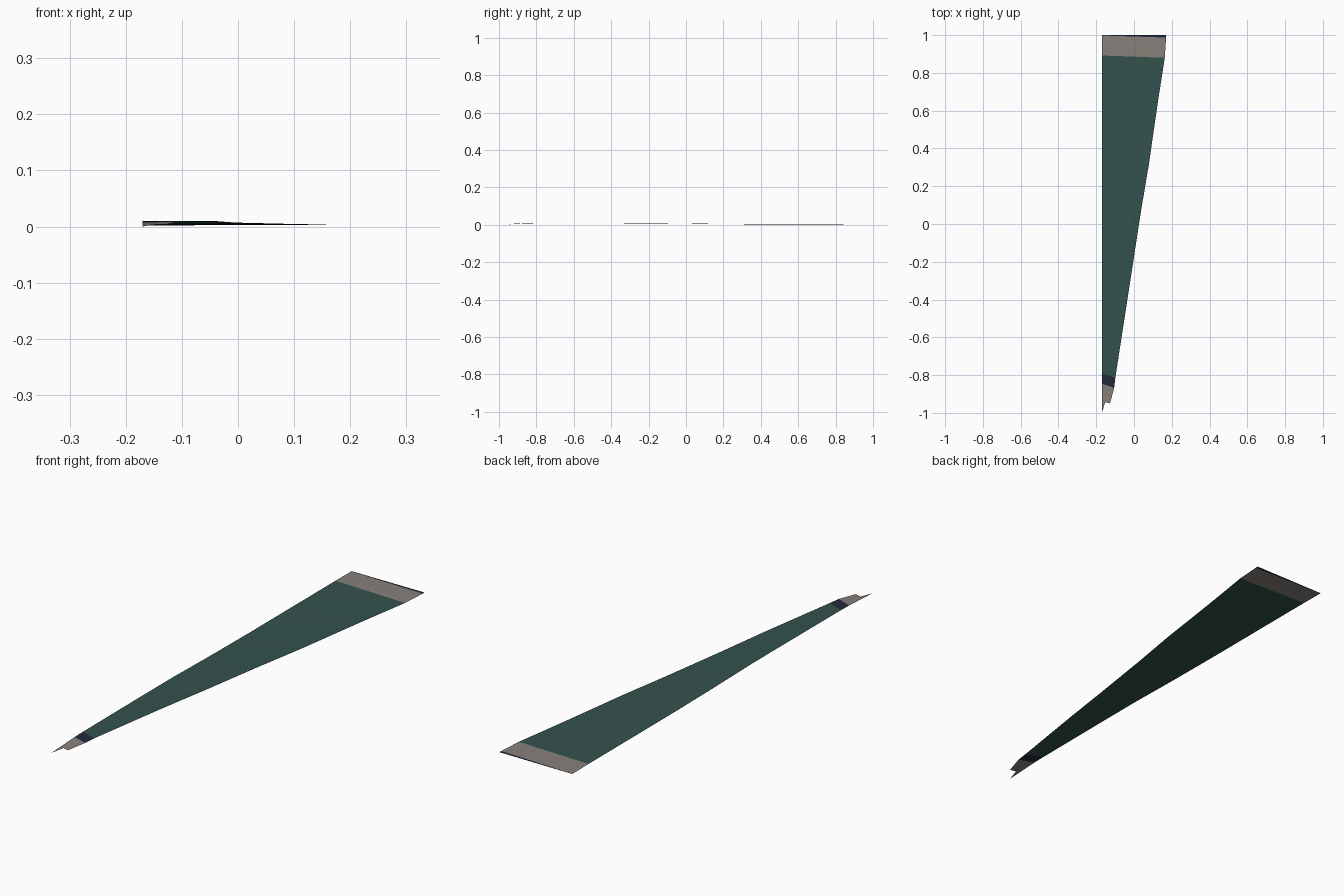
import bpy, bmesh

if "Cube" in bpy.data.objects:
    bpy.data.objects.remove(bpy.data.objects["Cube"])

def material(name, rgb):
    m = bpy.data.materials.new(name)
    m.diffuse_color = (*rgb, 1)
    m.use_nodes = True
    m.node_tree.nodes["Principled BSDF"].inputs["Base Color"].default_value = m.diffuse_color
    return m

MATS = [material("dark green", (0.034, 0.084, 0.076)),
        material("warm grey", (0.242, 0.216, 0.195)),
        material("navy", (0.016, 0.023, 0.048))]
GREEN, GREY, NAVY = 0, 1, 2
LEFT = -0.17

# Cross rows of the strip: left y, right x, right y, left z, right z, colour of band above
rows = [
    (-0.845, -0.105, -0.868, 0.008, 0.009, NAVY),
    (-0.79, -0.099, -0.815, 0.009, 0.010, GREEN),
    (-0.46, -0.044, -0.46, 0.010, 0.010, GREEN),
    (-0.20, -0.004, -0.20, 0.010, 0.007, GREEN),
    (0.08, 0.039, 0.08, 0.005, 0.006, GREEN),
    (0.33, 0.078, 0.31, 0.003, 0.005, GREEN),
    (0.65, 0.127, 0.65, 0.003, 0.004, GREEN),
    (0.892, 0.163, 0.88, 0.003, 0.003, GREY),
    (0.998, 0.17, 0.987, 0.002, 0.003, NAVY),
    (1.0, 0.17, 1.0, 0.002, 0.003, None),
]

bm = bmesh.new()

def face(verts, mat):
    bm.faces.new(verts).material_index = mat

# Long tapering strip, one colour band per row
pairs = [(bm.verts.new((LEFT, yl, zl)), bm.verts.new((xr, yr, zr)))
         for yl, xr, yr, zl, zr, _ in rows]
for (a, b), (c, d), row in zip(pairs, pairs[1:], rows):
    face((a, b, d), row[5])
    face((a, d, c), row[5])

# Ragged pointed tip
a, b = pairs[0]
tip, notch, corner = [bm.verts.new(p) for p in
                      ((LEFT, -1.0, 0.0), (-0.153, -0.943, 0.003), (-0.127, -0.95, 0.004))]
face((tip, notch, a), GREY)
face((notch, b, a), GREY)
face((notch, corner, b), GREY)

bm.normal_update()
mesh = bpy.data.meshes.new("tapered_strip")
bm.to_mesh(mesh)
bm.free()
for m in MATS:
    mesh.materials.append(m)
strip = bpy.data.objects.new("tapered_strip", mesh)
bpy.context.collection.objects.link(strip)
